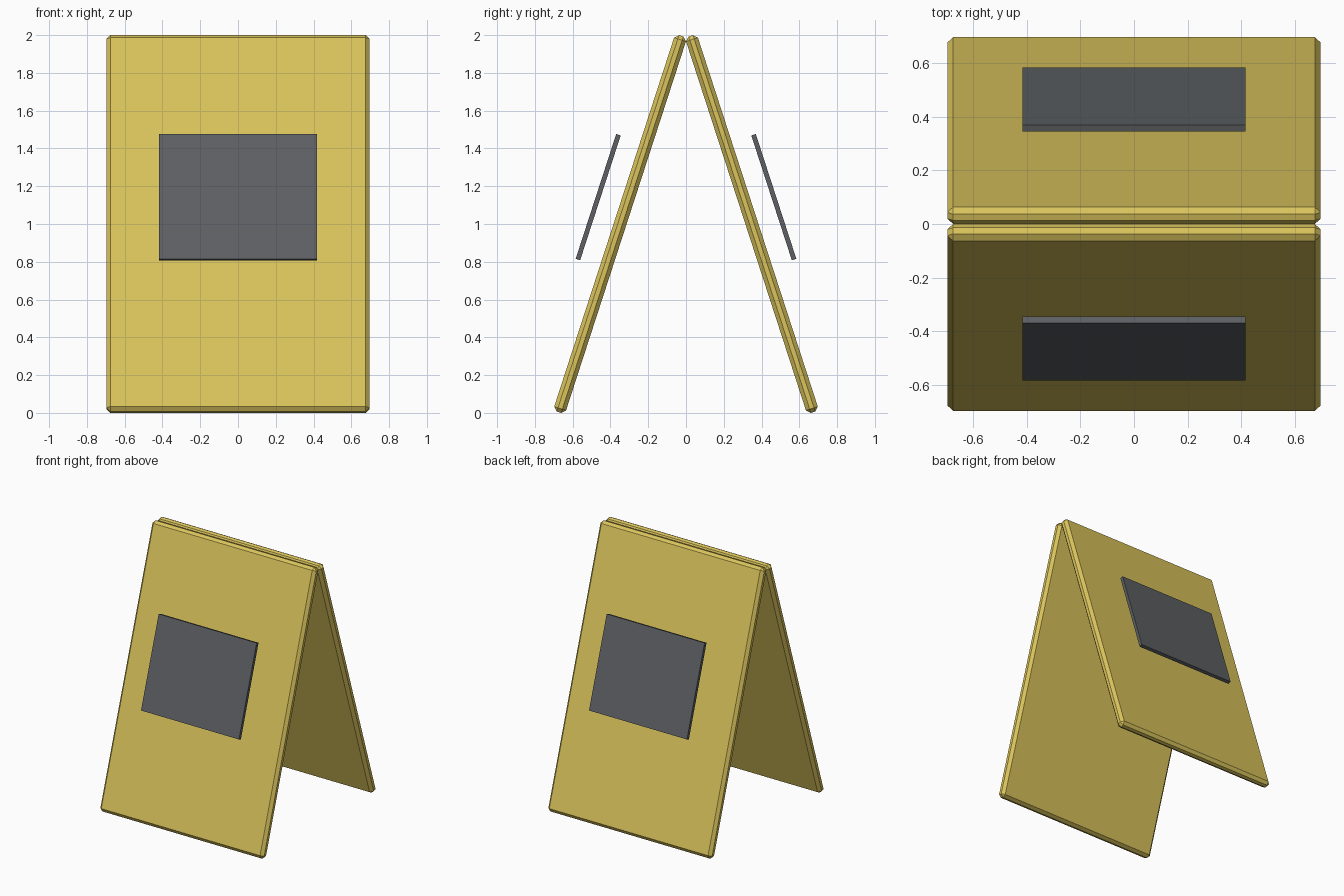
import bpy
import math

cube = bpy.data.objects.get("Cube")
if cube:
    bpy.data.objects.remove(cube, do_unlink=True)

LEAN = math.radians(18)


def make_material(name, colour):
    mat = bpy.data.materials.new(name)
    mat.use_nodes = True
    mat.diffuse_color = colour
    mat.node_tree.nodes["Principled BSDF"].inputs["Base Color"].default_value = colour
    return mat


def leaning_slab(name, side, size, y, z, mat, bevel=0):
    """Box tilted towards the ridge; side is -1 for front, 1 for back."""
    bpy.ops.mesh.primitive_cube_add(size=1, location=(0, side * y, z))
    slab = bpy.context.object
    slab.name = name
    slab.scale = size
    bpy.ops.object.transform_apply(location=False, rotation=False, scale=True)
    slab.rotation_euler.x = side * LEAN
    slab.data.materials.append(mat)
    if bevel:
        mod = slab.modifiers.new("chamfer", 'BEVEL')
        mod.width = bevel
        mod.segments = 1
    return slab


yellow = make_material("yellow plastic", (0.70, 0.55, 0.107, 1))
grey = make_material("dark grey plate", (0.109, 0.117, 0.125, 1))

# Two chamfered boards meeting at the top, each with a floating plate outside
for label, side in (("front", -1), ("back", 1)):
    leaning_slab(label + "_board", side, (1.394, 0.066, 2.095), 0.349, 1.0, yellow, 0.021)
    leaning_slab(label + "_plate", side, (0.834, 0.025, 0.695), 0.465, 1.142, grey)
